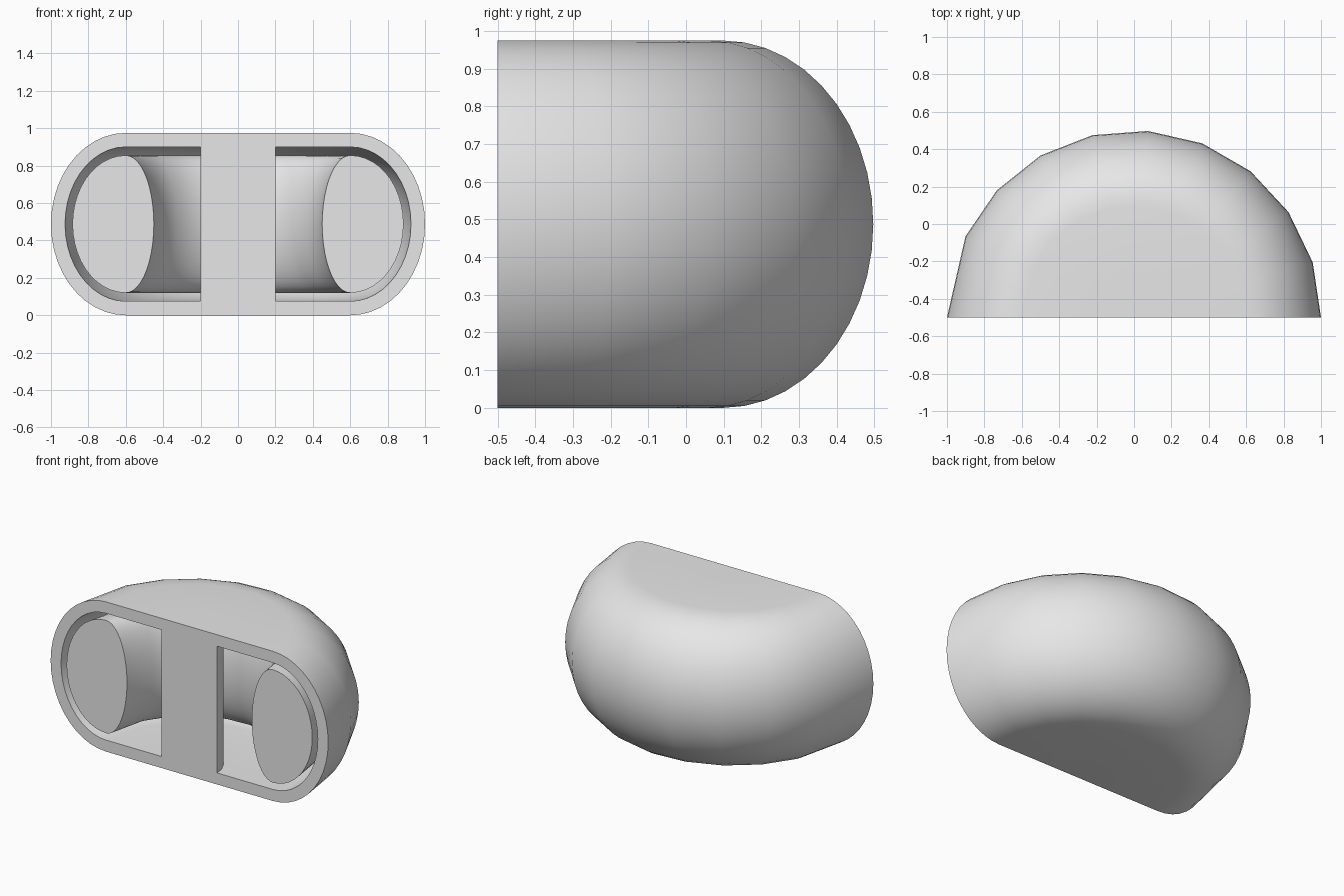
import bpy, bmesh, math

cube = bpy.data.objects.get("Cube")
if cube:
    bpy.data.objects.remove(cube)

MID = 0.4875          # half of the height
BEND = 0.6            # radius where the flat top turns into the round side
FRONT = -0.5          # plane of the cut face
ARC = 22
STEP = math.radians(360 / 21)
ANGLES = [i * STEP for i in range(10)] + [math.pi]

grey = bpy.data.materials.new("light grey")
grey.use_nodes = True
grey.diffuse_color = (0.8, 0.8, 0.8, 1)
grey.node_tree.nodes["Principled BSDF"].inputs["Base Color"].default_value = (0.8, 0.8, 0.8, 1)


def half_ellipse(rx, rz, side=1):
    """Points of a half ellipse from bottom to top, as (radius, height)."""
    angles = [math.pi * (i / ARC - 0.5) for i in range(ARC + 1)]
    return [(BEND + side * rx * math.cos(a), MID + rz * math.sin(a)) for a in angles]


def sweep(bm, profile, closed):
    """Turn a profile half way round the upright axis; returns its rings."""
    rings = [[bm.verts.new((r * math.cos(a), FRONT + r * math.sin(a), z))
              for r, z in profile] for a in ANGLES]
    n = len(profile)
    for a, b in zip(rings, rings[1:]):
        for i in range(n if closed else n - 1):
            j = (i + 1) % n
            bm.faces.new((a[i], a[j], b[j], b[i]))
    return rings


def finish(bm, name):
    bmesh.ops.remove_doubles(bm, verts=bm.verts, dist=1e-5)
    bmesh.ops.recalc_face_normals(bm, faces=bm.faces)
    mesh = bpy.data.meshes.new(name)
    bm.to_mesh(mesh)
    bm.free()
    mesh.materials.append(grey)
    obj = bpy.data.objects.new(name, mesh)
    bpy.context.collection.objects.link(obj)
    bpy.ops.object.select_all(action="DESELECT")
    obj.select_set(True)
    bpy.context.view_layer.objects.active = obj
    bpy.ops.object.shade_smooth_by_angle(angle=math.radians(32))
    return obj


# Housing: rounded half body with a ring-shaped cavity around a centre post
POST = 0.2
WALL = 0.075
outer = [(0, 0), (POST, 0)] + half_ellipse(0.4, MID) + [(POST, 2 * MID), (0, 2 * MID)]
inner = ([(POST, WALL)] + half_ellipse(0.4 - WALL, MID - WALL)
         + [(POST, 2 * MID - WALL)])
bm = bmesh.new()
shell = sweep(bm, outer, False)
cavity = sweep(bm, inner, True)
for end in (0, -1):
    o, c = shell[end], cavity[end]
    # Rim of the opening
    for i in range(len(c) - 1):
        bm.faces.new((o[i + 1], o[i + 2], c[i + 1], c[i]))
    # Half of the post front
    bm.faces.new((o[0], o[1], c[0], c[-1], o[-2], o[-1]))
finish(bm, "housing")

# Core: curved bar lying in the cavity, with flat ends
CORE_Z = 0.3675
section = (half_ellipse(0.285, CORE_Z)
           + half_ellipse(0.15, CORE_Z, -1)[-2:0:-1])
bm = bmesh.new()
rings = sweep(bm, section, True)
bm.faces.new(rings[0])
bm.faces.new(rings[-1])
finish(bm, "curved_core")
